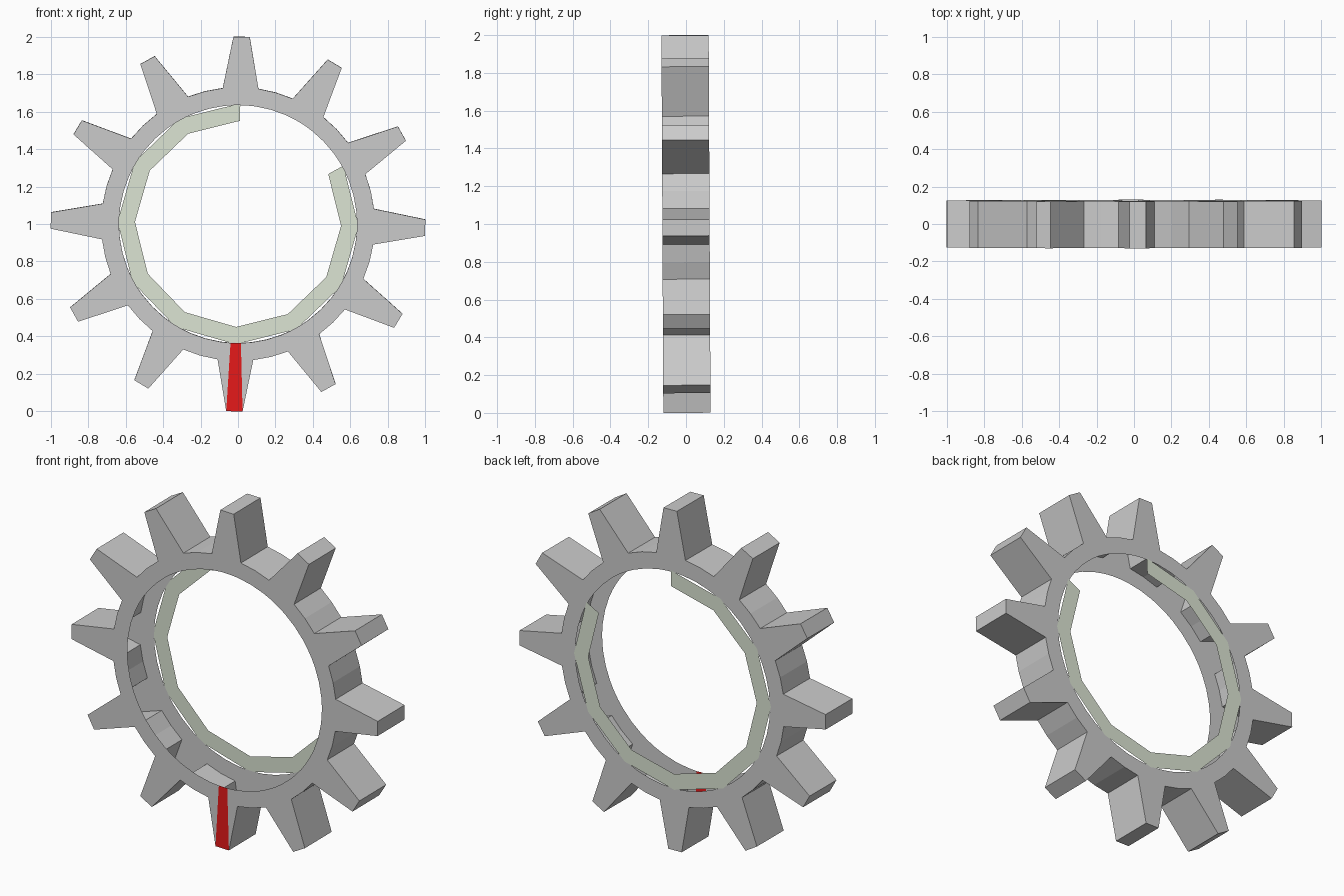
import bpy, bmesh
from math import sin, cos, radians
from mathutils import Matrix

if "Cube" in bpy.data.objects:
    bpy.data.objects.remove(bpy.data.objects["Cube"])

TEETH = 12
PHASE = -1.1          # slight roll of the wheel, degrees
HALF = 0.125          # half thickness
INNER, ROOT, TIP = 0.635, 0.73, 1.0
# the wheel leans back very slightly
PLACE = Matrix.Translation((0, 0, 1)) @ Matrix.Rotation(0.005, 4, 'X')


def material(name, color):
    m = bpy.data.materials.new(name)
    m.diffuse_color = color
    m.use_nodes = True
    m.node_tree.nodes["Principled BSDF"].inputs["Base Color"].default_value = m.diffuse_color
    return m


def finish(name, bm, mats=()):
    me = bpy.data.meshes.new(name)
    bm.to_mesh(me)
    bm.free()
    for m in mats:
        me.materials.append(m)
    ob = bpy.data.objects.new(name, me)
    ob.matrix_world = PLACE
    bpy.context.collection.objects.link(ob)
    return ob


def polar(bm, r, deg, y):
    a = radians(deg + PHASE)
    return bm.verts.new((r * cos(a), y, r * sin(a)))


grey = material("grey", (0.8, 0.8, 0.8, 1))
red = material("red", (0.8, 0.01, 0.01, 1))
green = material("pale_green", (0.72, 0.79, 0.66, 1))

# Toothed wheel: hollow shell, open on the inside of the hole
bm = bmesh.new()
profile = [(-7.5, ROOT), (-2.5, TIP), (2.5, TIP), (7.5, ROOT), (15, ROOT)]
stations = []
for t in range(TEETH):
    for off, r in profile:
        a = t * 360 / TEETH + off
        stations.append([polar(bm, INNER, a, -HALF), polar(bm, r, a, -HALF),
                         polar(bm, r, a, HALF), polar(bm, INNER, a, HALF)])
for i, s in enumerate(stations):
    n = stations[(i + 1) % len(stations)]
    for k in range(3):
        f = bm.faces.new((s[k], n[k], n[k + 1], s[k + 1]))
        # marker stripe on the front of the bottom tooth
        if k == 0 and i == 9 * len(profile) + 1:
            f.material_index = 1
finish("toothed_wheel", bm, (grey, red))

# Back rim: flat twelve-sided band with two sides missing
bm = bmesh.new()
pairs = [(polar(bm, 0.55, 90 + 30 * i, HALF + 0.001),
          polar(bm, 0.643, 90 + 30 * i, HALF + 0.001)) for i in range(11)]
for a, b in zip(pairs, pairs[1:]):
    bm.faces.new((a[0], a[1], b[1], b[0])).normal_flip()
bmesh.ops.recalc_face_normals(bm, faces=bm.faces)
finish("back_rim", bm, (green,))
